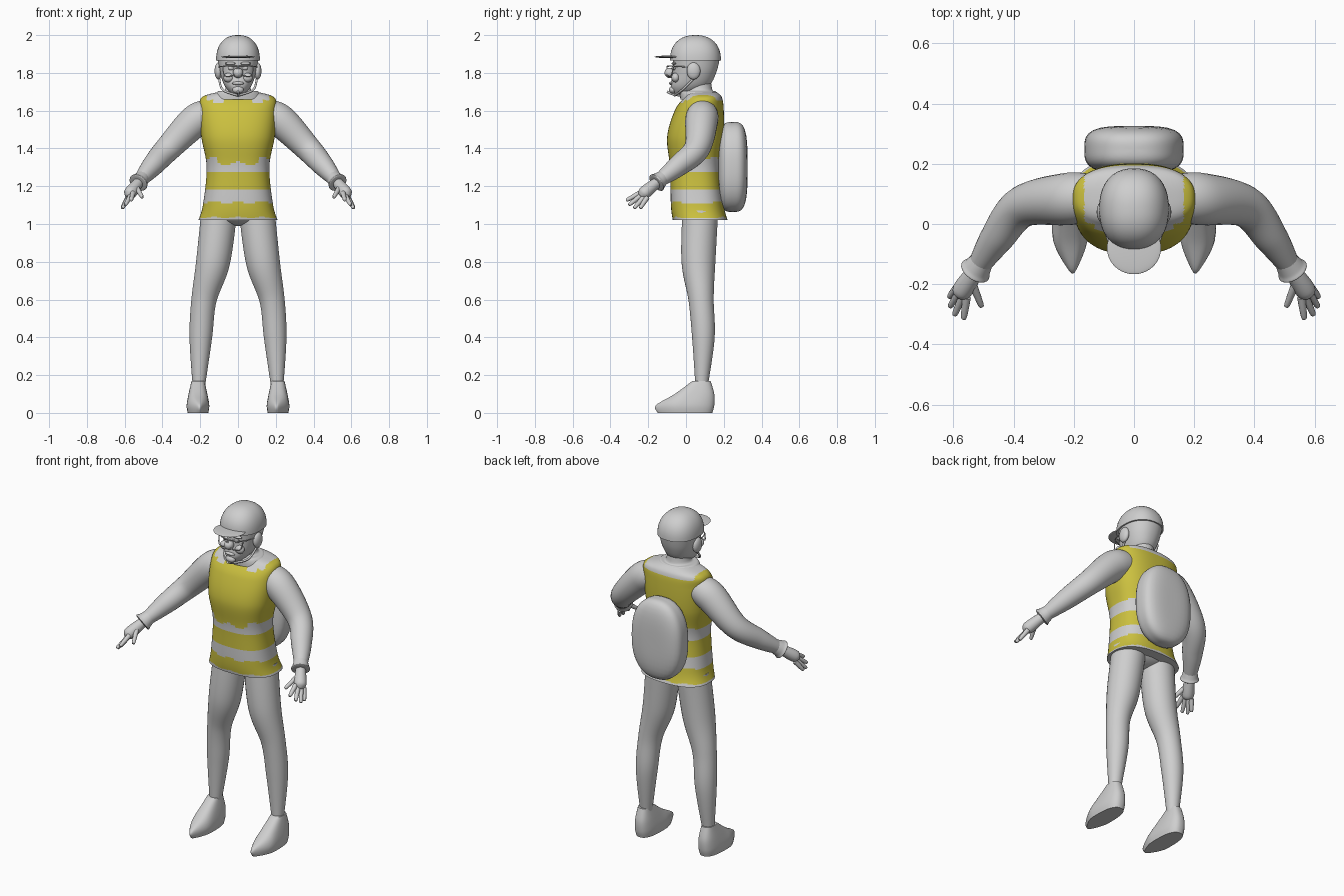
import bpy, bmesh, math
from mathutils import Vector

if "Cube" in bpy.data.objects:
    bpy.data.objects.remove(bpy.data.objects["Cube"], do_unlink=True)


def make_material(name, rgb):
    material = bpy.data.materials.new(name)
    material.use_nodes = True
    material.diffuse_color = (*rgb, 1)
    shader = material.node_tree.nodes["Principled BSDF"]
    shader.inputs["Base Color"].default_value = (*rgb, 1)
    return material


grey = make_material("light grey", (.62, .62, .62))
yellow = make_material("vest yellow", (.6, .53, .05))


def finish(name, bm):
    """Turn the bmesh into a smooth grey object."""
    bmesh.ops.recalc_face_normals(bm, faces=bm.faces)
    mesh = bpy.data.meshes.new(name)
    bm.to_mesh(mesh)
    bm.free()
    part = bpy.data.objects.new(name, mesh)
    bpy.context.collection.objects.link(part)
    mesh.materials.append(grey)
    bpy.ops.object.select_all(action="DESELECT")
    bpy.context.view_layer.objects.active = part
    part.select_set(True)
    bpy.ops.object.shade_smooth_by_angle(angle=math.radians(50))
    return part


def spline(keys, steps):
    """Smooth interpolation through tuples of any length."""
    result = []
    last = len(keys) - 1
    for i in range(last):
        before, start, end, after = keys[max(i - 1, 0)], keys[i], keys[i + 1], keys[min(i + 2, last)]
        for step in range(steps):
            t = step / steps
            result.append(tuple(
                q + t / 2 * (r - p + t * (2 * p - 5 * q + 4 * r - s + t * (3 * (q - r) + s - p)))
                for p, q, r, s in zip(before, start, end, after)))
    return result + [keys[last]]


def skin(name, rings):
    """Bridge rings of points and cap both ends."""
    bm = bmesh.new()
    loops = [[bm.verts.new(point) for point in ring] for ring in rings]
    count = len(loops[0])
    for low, high in zip(loops, loops[1:]):
        for i in range(count):
            j = (i + 1) % count
            bm.faces.new((low[i], low[j], high[j], high[i]))
    bm.faces.new(loops[0])
    bm.faces.new(loops[-1])
    return finish(name, bm)


def circle(sides):
    angles = [math.tau * (i + .5) / sides for i in range(sides)]
    return [(math.cos(angle), math.sin(angle)) for angle in angles]


def loft(name, keys, roundness=2, sides=40, steps=6, centre=0):
    """Stack level sections given as (z, half width, front y, back y)."""
    def square_off(value):
        return math.copysign(abs(value) ** (2 / roundness), value)

    rings = []
    for z, width, front, back in spline(keys, steps):
        middle, depth = (front + back) / 2, (back - front) / 2
        rings.append([(centre + width * square_off(c), middle + depth * square_off(s), z)
                      for c, s in circle(sides)])
    return skin(name, rings)


def tube(name, keys, side=1, sides=20, steps=6):
    """Round limb through (x, y, z, radius) points."""
    path = spline(keys, steps)
    points = [Vector((side * x, y, z)) for x, y, z, radius in path]
    rings = []
    for i, point in enumerate(points):
        along = (points[min(i + 1, len(points) - 1)] - points[max(i - 1, 0)]).normalized()
        across = along.cross(Vector((0, 1, 0))).normalized()
        upward = along.cross(across)
        radius = path[i][-1]
        rings.append([point + radius * (across * c + upward * s) for c, s in circle(sides)])
    return skin(name, rings)


def wire(name, points, thickness, side=1):
    return tube(name, [(*point, thickness) for point in points], side, sides=8)


def ball(name, centre, size, side=1, boxiness=2, outline=2, dome=False):
    """Ellipsoid, optionally boxy from front to back or cut to its upper half."""
    bm = bmesh.new()
    bmesh.ops.create_uvsphere(bm, u_segments=40, v_segments=24, radius=1)
    for vert in bm.verts:
        x, y, z = vert.co
        flat = (abs(x) ** outline + abs(z) ** outline) ** (boxiness / outline)
        scale = (flat + abs(y) ** boxiness) ** (-1 / boxiness)
        unit = vert.co * scale
        if dome:
            unit.z = max(unit.z, 0)
        vert.co = [c + u * s for c, u, s in zip(centre, unit, size)]
        vert.co.x *= side
    if dome:
        bmesh.ops.remove_doubles(bm, verts=bm.verts, dist=.0001)
    return finish(name, bm)


# Torso wearing the striped vest
vest = loft("vest_torso", [
    (1.02, .21, -.07, .22), (1.1, .186, -.08, .2), (1.3, .166, -.085, .18), (1.46, .194, -.1, .2),
    (1.6, .203, -.06, .2), (1.67, .192, -.01, .19), (1.7, .1, .01, .16)],
    roundness=2.5, sides=96, steps=16)
vest.data.materials.append(yellow)
for face in vest.data.polygons:
    x, y, z = face.center
    wave = .01 * math.cos(x * 50)
    dip = .025 if y < 0 and abs(x) < .11 else 0
    upper_stripe = 1.275 < z - wave / 2 < 1.345 - dip + wave / 2
    lower_stripe = 1.115 < z - wave / 2 < 1.18
    front_yoke = z > 1.64 and .07 < abs(x) < .13 and y < .03
    shoulder_yoke = z > 1.655 and abs(x) < .165 and y > 0
    hem = z < 1.035 + wave / 3
    if not (upper_stripe or lower_stripe or front_yoke or shoulder_yoke or hem):
        face.material_index = 1
ball("pelvis", (0, .07, 1.06), (.16, .11, .07))

# Neck, collar and head
loft("collar_and_neck", [(1.66, .14, -.03, .17), (1.7, .11, -.03, .16), (1.71, .07, 0, .14), (1.78, .06, 0, .13)])
loft("head", [(1.685, .03, -.06, .03), (1.73, .07, -.08, .12), (1.8, .096, -.07, .16), (1.88, .11, -.07, .18)],
     roundness=2.2)
ball("helmet", (0, .05, 1.865), (.116, .135, .135), outline=2.3, boxiness=2.3, dome=True)
ball("helmet_brim", (0, -.08, 1.885), (.09, .087, .007))
ball("nose", (0, -.086, 1.8), (.027, .028, .027))
ball("mouth", (0, -.078, 1.745), (.032, .012, .009))
ball("chin", (0, -.07, 1.71), (.03, .02, .02))
wire("collar_tab", [(0, 0, 1.68), (.001, -.06, 1.685), (0, -.1, 1.7)], .007)

# Backpack
ball("backpack", (0, .248, 1.302), (.165, .078, .238), boxiness=3.5, outline=2.4)

# Paired parts
for side, label in ((1, "left"), (-1, "right")):
    # Face details, chin strap and glasses
    ball(label + "_ear", (.104, .04, 1.81), (.02, .036, .045), side)
    ball(label + "_eye", (.037, -.064, 1.825), (.017, .012, .011), side)
    ball(label + "_brow", (.04, -.064, 1.85), (.03, .012, .008), side)
    ball(label + "_cheek", (.05, -.055, 1.775), (.028, .022, .025), side)
    wire(label + "_chin_strap", [(.1, .04, 1.77), (.08, -.02, 1.71), (0, -.06, 1.68)], .006, side)
    hinge = (.08, -.065, 1.835)
    wire(label + "_lens_frame", [(0, -.1, 1.835), (.02, -.1, 1.79), (.07, -.08, 1.785), hinge], .003, side)
    wire(label + "_glasses_arm", [(0, -.1, 1.835), hinge, (.104, .03, 1.83)], .003, side)

    # Arm, flared cuff and palm
    wrist = Vector((.52, -.145, 1.228))
    tube(label + "_arm", [(.13, .09, 1.58, .075), (.22, .083, 1.55, .087), (.37, .058, 1.4, .069),
                          (.455, -.045, 1.305, .056), (*wrist, .035)], side, sides=28, steps=10)
    reach = Vector((.4, -.6, -.5))
    tube(label + "_cuff", [(*(wrist + reach * distance), radius) for distance, radius in
                           ((-.04, .038), (0, .046), (.02, .052), (.024, .03))], side)
    tube(label + "_palm", [(*(wrist + reach * distance), radius) for distance, radius in
                           ((0, .026), (.1, .034), (.14, .03), (.16, .01))], side)

    # Fingers fan out from the knuckle line
    first, final = Vector((.556, -.244, 1.164)), Vector((.584, -.206, 1.14))
    fingers = {"index": (0, (.566, -.316, 1.125)), "middle": (.33, (.597, -.303, 1.1)),
               "ring": (.67, (.612, -.275, 1.083)), "little": (1, (.614, -.243, 1.083)),
               "thumb": (-.5, (.506, -.275, 1.14))}
    for finger, (place, tip) in fingers.items():
        base = wrist.lerp(first, .5) if finger == "thumb" else first.lerp(final, place)
        stations = ((0, .014), (.55, .012), (.95, .009), (1, .003))
        tube(f"{label}_{finger}_finger", [(*base.lerp(Vector(tip), along), radius) for along, radius in stations],
             side, sides=12, steps=4)

    # Leg
    tube(label + "_leg", [(.1, .075, 1.06, .095), (.132, .066, .8, .09), (.18, .08, .6, .067),
                          (.197, .092, .4, .06), (.207, .083, .15, .034)], side, sides=32, steps=10)

    # Shoe with a pointed toe
    shoe = loft(label + "_shoe", [(0, .055, -.15, .14), (.04, .06, -.16, .15), (.1, .05, -.06, .15),
                                  (.17, .034, .035, .13)], roundness=2.6, centre=side * .212)
    for vert in shoe.data.vertices:
        toe = max(0, -.04 - vert.co.y) / .12
        vert.co.x += (side * .2 - vert.co.x) * .65 * toe ** 1.5
